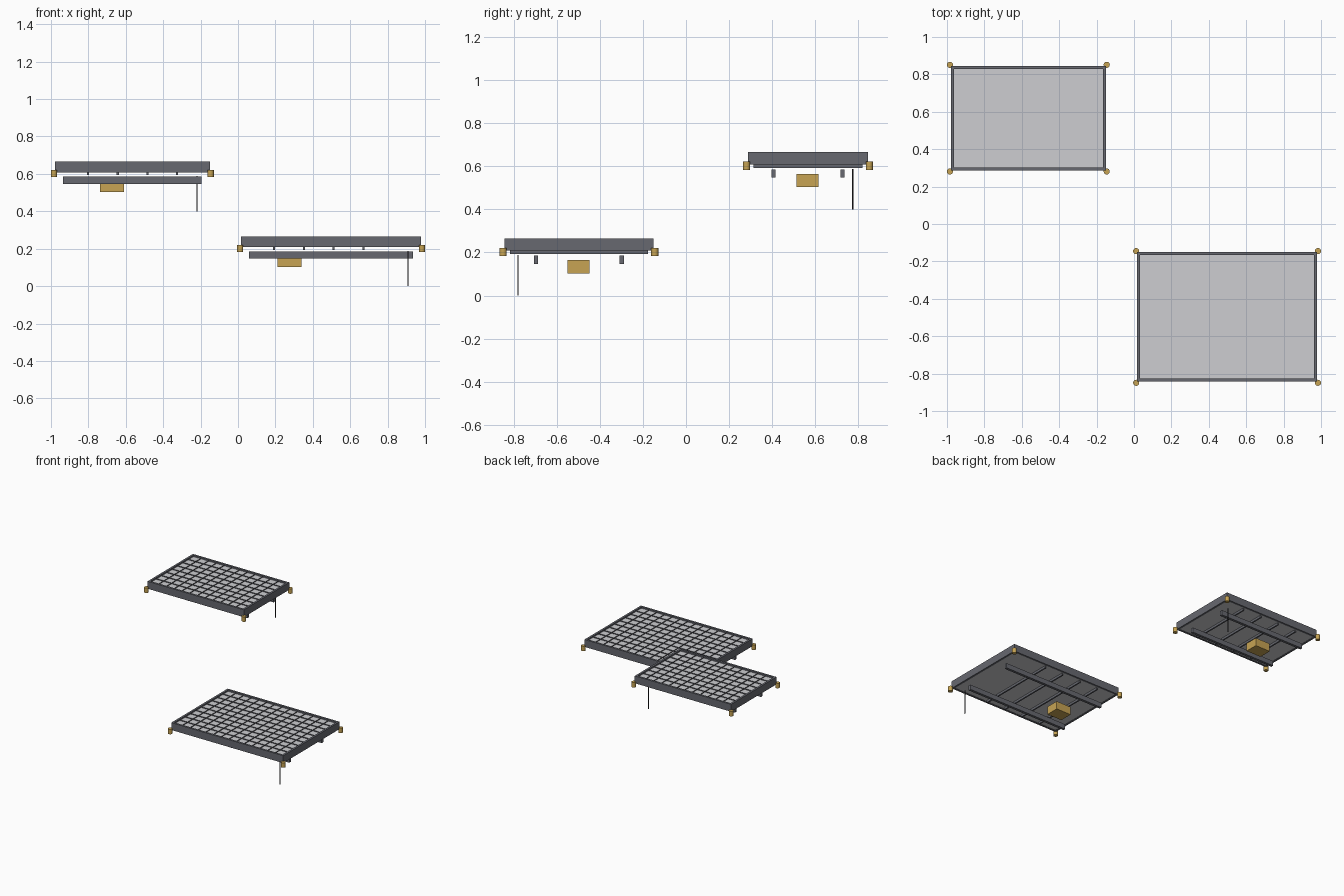
import bpy, bmesh
from mathutils import Matrix, Vector

if "Cube" in bpy.data.objects:
    bpy.data.objects.remove(bpy.data.objects["Cube"])


def material(name, rgb):
    m = bpy.data.materials.new(name)
    m.diffuse_color = (*rgb, 1)
    m.use_nodes = True
    m.node_tree.nodes["Principled BSDF"].inputs["Base Color"].default_value = m.diffuse_color
    return m


DARK = material("dark grey metal", (0.135, 0.14, 0.162))
LIGHT = material("pale diffuser", (0.61, 0.615, 0.64))
BRASS = material("brass", (0.57, 0.37, 0.088))
BLACK = material("black cable", (0.03, 0.03, 0.035))


def finish(name, bm, mat):
    me = bpy.data.meshes.new(name)
    bm.to_mesh(me)
    bm.free()
    me.materials.append(mat)
    ob = bpy.data.objects.new(name, me)
    bpy.context.collection.objects.link(ob)
    return ob


def add_box(bm, centre, size):
    bmesh.ops.create_cube(bm, size=1, matrix=Matrix.Translation(centre) @ Matrix.Diagonal((*size, 1)))


def boxes(name, items, mat):
    bm = bmesh.new()
    for centre, size in items:
        add_box(bm, centre, size)
    return finish(name, bm, mat)


def cylinders(name, centres, radius, height, sides, mat):
    bm = bmesh.new()
    for c in centres:
        bmesh.ops.create_cone(bm, cap_ends=True, segments=sides, radius1=radius, radius2=radius,
                              depth=height, matrix=Matrix.Translation(c))
    ob = finish(name, bm, mat)
    bpy.context.view_layer.objects.active = ob
    ob.select_set(True)
    bpy.ops.object.shade_smooth_by_angle()
    ob.select_set(False)


def light_panel(tag, cx, cy, z, hx, hy, nx, ny, rail_x, rail_y, box_x, box_y, cable):
    t = 0.016  # frame bar thickness
    # outer frame of four bars
    zc, zh = z + 0.2365, 0.057
    boxes(tag + "_frame",
          [((cx, cy + s * (hy - t / 2), zc), (2 * hx, t, zh)) for s in (-1, 1)] +
          [((cx + s * (hx - t / 2), cy, zc), (t, 2 * (hy - t), zh)) for s in (-1, 1)], DARK)
    ix, iy = hx - t, hy - t
    # pale diffuser slab, seen from above and below
    boxes(tag + "_diffuser", [((cx, cy, z + 0.232), (2 * ix, 2 * iy, 0.044))], LIGHT)
    # egg crate of paper-thin upright slats
    bm = bmesh.new()
    z0, z1 = z + 0.254, z + 0.261

    def sheet(a, b):
        bm.faces.new([bm.verts.new(Vector((*p, h))) for p, h in ((a, z0), (b, z0), (b, z1), (a, z1))])
    for i in range(1, nx):
        x = cx - ix + 2 * ix * i / nx
        sheet((x, cy - iy), (x, cy + iy))
    for j in range(1, ny):
        y = cy - iy + 2 * iy * j / ny
        sheet((cx - ix, y), (cx + ix, y))
    finish(tag + "_louvre", bm, DARK)
    # cross ribs under the slab
    boxes(tag + "_ribs", [((cx - hx + 0.177 + 0.159 * i, cy, z + 0.202), (0.011, 2 * (hy - 0.026), 0.018))
                          for i in range(4)], DARK)
    # pair of long rails
    boxes(tag + "_rails", [(((rail_x[0] + rail_x[1]) / 2, cy + s * rail_y, z + 0.166),
                            (rail_x[1] - rail_x[0], 0.02, 0.038)) for s in (-1, 1)], DARK)
    # driver box
    boxes(tag + "_driver_box", [((box_x, box_y, z + 0.134), (0.128, 0.102, 0.062))], BRASS)
    # corner mounts
    cylinders(tag + "_corner_mounts", [(cx + a * (hx + 0.005), cy + b * (hy + 0.006), z + 0.202)
                                       for a in (-1, 1) for b in (-1, 1)], 0.0165, 0.038, 16, BRASS)
    # hanging cable
    cylinders(tag + "_cable", [(*cable, z + 0.094)], 0.003, 0.188, 8, BLACK)


light_panel("small_panel", -0.565, 0.566, 0.4, 0.414, 0.279, 12, 8,
            (-0.936, -0.195), 0.16, -0.674, 0.564, (-0.22, 0.774))
light_panel("large_panel", 0.4975, -0.497, 0.0, 0.481, 0.346, 14, 10,
            (0.06, 0.935), 0.199, 0.275, -0.498, (0.908, -0.78))
